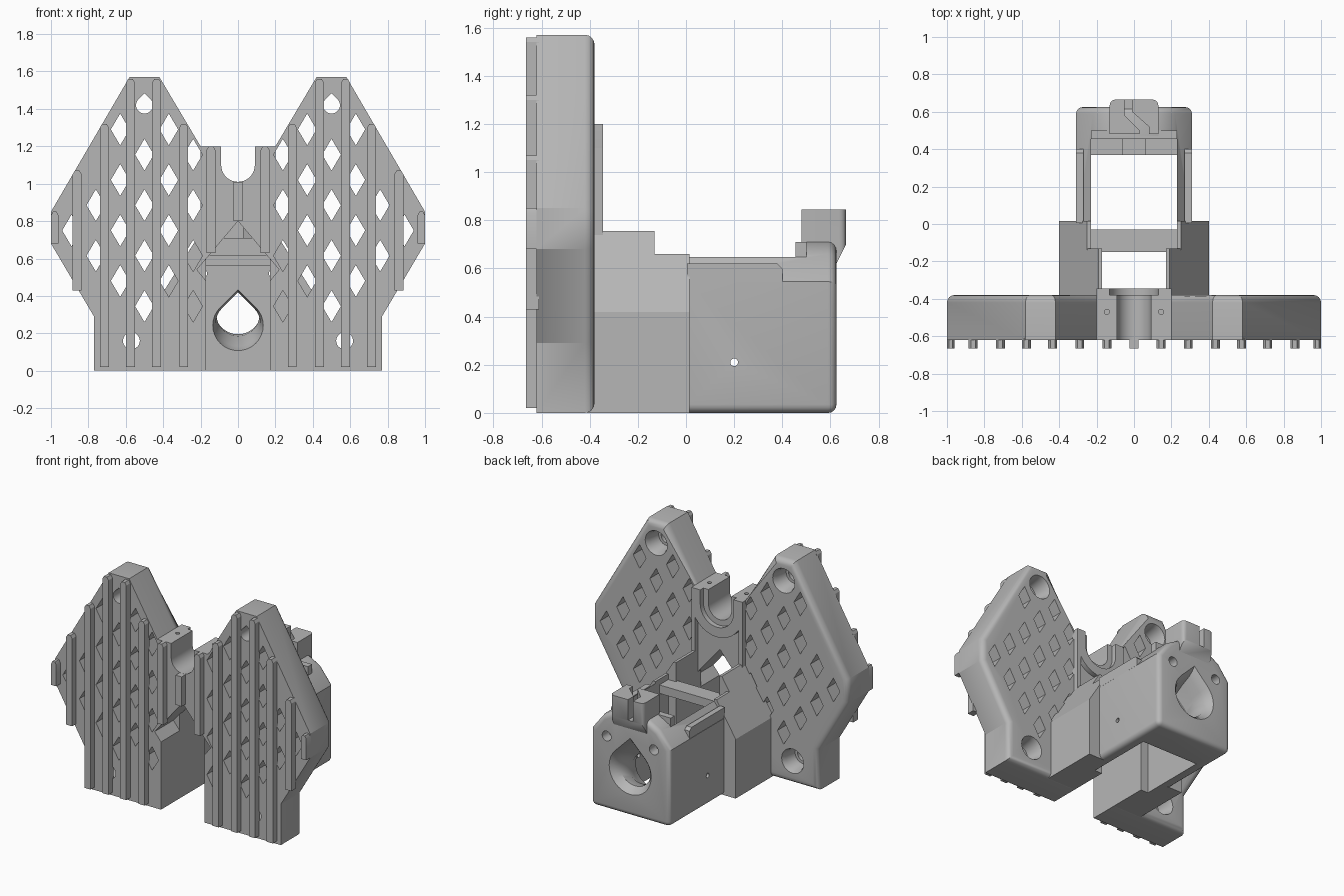
import bpy, bmesh
from math import sin, cos, pi, radians

cube = bpy.data.objects.get("Cube")
if cube:
    bpy.data.objects.remove(cube, do_unlink=True)

grey = bpy.data.materials.new("plain grey")
grey.use_nodes = True
grey.diffuse_color = (0.47, 0.47, 0.47, 1)
grey.node_tree.nodes["Principled BSDF"].inputs["Base Color"].default_value = (0.47, 0.47, 0.47, 1)


# ---- helpers ----
def place(p, axis, d):
    """Put a 2D point at depth d along an axis."""
    u, v = p
    return {"x": (d, u, v), "y": (u, d, v), "z": (u, v, d)}[axis]


def loft(name, stacks, axis="y", bevel=0, rule=None):
    """Each stack is a list of (depth, outline) sections skinned into a solid."""
    bm = bmesh.new()
    for stack in stacks:
        rings = [[bm.verts.new(place(p, axis, d)) for p in pts] for d, pts in stack]
        bm.faces.new(rings[0])
        bm.faces.new(rings[-1])
        n = len(rings[0])
        for a, b in zip(rings, rings[1:]):
            for i in range(n):
                j = (i + 1) % n
                bm.faces.new((a[i], a[j], b[j], b[i]))
    bmesh.ops.recalc_face_normals(bm, faces=bm.faces)
    if bevel:
        edges = [e for e in bm.edges if rule(*[v.co for v in e.verts])]
        bmesh.ops.bevel(bm, geom=edges, offset=bevel, segments=4, profile=0.5, affect="EDGES")
    mesh = bpy.data.meshes.new(name)
    bm.to_mesh(mesh)
    bm.free()
    mesh.materials.append(grey)
    ob = bpy.data.objects.new(name, mesh)
    bpy.context.collection.objects.link(ob)
    return ob


def prism(name, outlines, a, b, axis="y", **kw):
    return loft(name, [[(a, o), (b, o)] for o in outlines], axis, **kw)


def rect(u0, u1, v0, v1):
    return [(u0, v0), (u1, v0), (u1, v1), (u0, v1)]


def box(name, x, y, z):
    return prism(name, [rect(*x, *z)], *y)


def flip(pts):
    return [(-x, z) for x, z in pts]


def both(pts):
    return [pts, flip(pts)]


def closed(pts):
    """Complete a right half outline with its mirror image."""
    return pts + [(-x, z) for x, z in reversed(pts) if abs(x) > 1e-6]


def arc(cx, cz, r, a0, a1, n=16):
    angles = [radians(a0 + (a1 - a0) * i / n) for i in range(n + 1)]
    return [(cx + r * cos(a), cz + r * sin(a)) for a in angles]


def circle(cx, cz, r):
    return arc(cx, cz, r, 0, 345, 23)


def teardrop(cx, cz, r):
    return arc(cx, cz, r, 135, 405, 24) + [(cx, cz + r * 1.414)]


def cut(ob, cutter):
    m = ob.modifiers.new("cut", "BOOLEAN")
    m.operation, m.solver, m.object = "DIFFERENCE", "EXACT", cutter
    bpy.context.view_layer.objects.active = ob
    bpy.ops.object.modifier_apply(modifier=m.name)
    bpy.data.objects.remove(cutter, do_unlink=True)


# ---- winged face plate with a gabled doorway and a U notch ----
BACK = -0.38
half = [(0, 0.8), (0.22, 0.54), (0.17, 0.48), (0.17, 0), (0.77, 0), (0.77, 0.29), (1, 0.68),
        (1, 0.85), (0.58, 1.57), (0.42, 1.57), (0.2, 1.2), (0.09, 1.2)]
half += arc(0, 1.1, 0.09, 0, -90, 10)
outline = half + flip(half[::-1])[1:-1]
plate = prism("face_plate", [outline], -0.62, BACK, bevel=0.04,
              rule=lambda a, b: min(a.y, b.y) > BACK - 0.01 and abs(a.x + b.x) > 0.5)

# diamond lattice
diamonds = []
for col in range(6):
    x = 0.24 + 0.13 * col
    for row in range(5):
        z = 1.29 - 0.27 * row - (0.135 if col % 2 == 0 else 0)
        near_edge = 1.732 * (x - 0.58) + z > 1.46 or z - 1.7 * (x - 0.2) > 1.12
        low = z < 0.28 or z < 1.7 * (x - 0.6) + 0.12
        if not (near_edge or low):
            d = [(x - 0.05, z), (x, z - 0.085), (x + 0.05, z), (x, z + 0.085)]
            diamonds += both(d)
cut(plate, prism("lattice_cutter", diamonds, -0.7, -0.3))

# mounting holes with wide rear recesses
mounts = [(s * x, z) for s in (1, -1) for x, z in ((0.5, 1.42), (0.57, 0.16))]
cut(plate, prism("mount_cutter", [teardrop(x, z, 0.045) for x, z in mounts], -0.7, -0.3))
cut(plate, loft("recess_cutter", [[(-0.5, circle(x, z, 0.065)), (-0.41, circle(x, z, 0.075)),
                                   (-0.37, circle(x, z, 0.09))] for x, z in mounts]))
cut(plate, prism("pin_cutter", both(circle(0.145, -0.47, 0.014)), 1.05, 1.3, "z"))

# ---- vertical ribs on the front ----
ribs = [(0.145, 0.63, 1.2), (0.29, 0.02, 1.32), (0.435, 0.02, 1.56), (0.575, 0.02, 1.56),
        (0.715, 0.02, 1.32), (0.86, 0.43, 1.07), (0.98, 0.68, 0.85)]
strips = [rect(-0.024, 0.024, 0.8, 1.01)]
for x, z0, z1 in ribs:
    w = 0.024 if x < 0.9 else 0.02
    strips += both([(x - w, z0), (x + w, z0), (x + w, z1 - 0.02), (x + w / 2, z1),
                    (x - w / 2, z1), (x - w, z1 - 0.02)])
prism("front_ribs", strips, -0.665, -0.61)

# ---- bearing seat behind the notch ----
seat = [(0.2, 1.2)] + arc(0, 1.1, 0.2, 0, -180) + [(-0.2, 1.2), (-0.13, 1.2)]
seat += arc(0, 1.1, 0.13, 180, 360) + [(0.13, 1.2)]
prism("bearing_seat", [seat], -0.4, -0.345)
prism("seat_webs", both(rect(0.17, 0.2, 0.72, 1.1)), -0.4, -0.345)

# ---- sloped shoulders joining plate and housing ----
prism("front_shoulders", both([(0.17, 0), (0.4, 0), (0.4, 0.42), (0.19, 0.755), (0.17, 0.755)]),
      -0.41, -0.13)
prism("rear_shoulders", both([(0.23, 0), (0.4, 0), (0.4, 0.42), (0.25, 0.66), (0.23, 0.66)]),
      -0.14, 0.015)
box("cross_bar", (-0.24, 0.24), (-0.15, -0.03), (0.56, 0.62))

# ---- rear housing: open frame with a thick back wall ----
shell = closed([(0.31, 0), (0.31, 0.545), (0.22, 0.66), (0.13, 0.71)])
housing = prism("rear_housing", [shell], 0, 0.625, bevel=0.035,
                rule=lambda a, b: min(a.y, b.y) > 0.6 or (max(a.z, b.z) < 0.01 and abs(a.x - b.x) < 0.01))
cut(housing, box("cavity_cutter", (-0.23, 0.23), (-0.2, 0.37), (-0.2, 1)))
cut(housing, box("ledge_cutter", (-0.23, 0.23), (0.3, 0.47), (0.56, 1)))
funnel = [(0.35, 0.24, 0.14), (0.43, 0.25, 0.12), (0.5, 0.3, 0.115), (0.57, 0.32, 0.125),
          (0.605, 0.32, 0.145), (0.64, 0.32, 0.18)]
cut(housing, loft("funnel_cutter", [[(y, teardrop(0, z, r)) for y, z, r in funnel]]))
cut(housing, loft("screw_cutter", [[(y, circle(s * 0.185, 0.52, r)) for y, r in
                                    ((0.3, 0.02), (0.55, 0.02), (0.551, 0.035), (0.7, 0.035))]
                                   for s in (1, -1)]))
cut(housing, prism("side_hole_cutter", [circle(0.2, 0.21, 0.016)], -0.5, 0.5, "x"))
box("centre_boss", (-0.065, 0.065), (0.37, 0.48), (0.55, 0.62))

# raised lips along the side walls
lip = [(0.005, 0.5), (0.4, 0.5), (0.4, 0.6), (0.38, 0.62), (0.005, 0.62)]
for side, s in (("left", 1), ("right", -1)):
    prism(side + "_lip", [lip], s * 0.27, s * 0.309, "x")

# ---- cable clip on top of the back wall ----
clip = prism("cable_clip", [[(0.48, 0.6), (0.615, 0.6), (0.665, 0.7), (0.665, 0.845), (0.48, 0.845)]],
             -0.13, 0.13, "x", bevel=0.03,
             rule=lambda a, b: min(a.y, b.y) > 0.64 and abs(a.x - b.x) < 0.01)
slot = [(-0.05, 0.7), (-0.01, 0.7), (-0.01, 0.6), (0.08, 0.52), (0.08, 0.4), (0.03, 0.4),
        (0.03, 0.5), (-0.05, 0.58)]
cut(clip, prism("slot_cutter", [slot], 0.7, 1, "z"))
box("clip_flange", (-0.23, 0.23), (0.455, 0.5), (0.6, 0.71))

# ---- shading ----
for ob in bpy.context.collection.objects:
    if ob.type == "MESH" and grey.name in ob.data.materials:
        bpy.ops.object.select_all(action="DESELECT")
        ob.select_set(True)
        bpy.context.view_layer.objects.active = ob
        bpy.ops.object.shade_smooth_by_angle(angle=radians(30))
